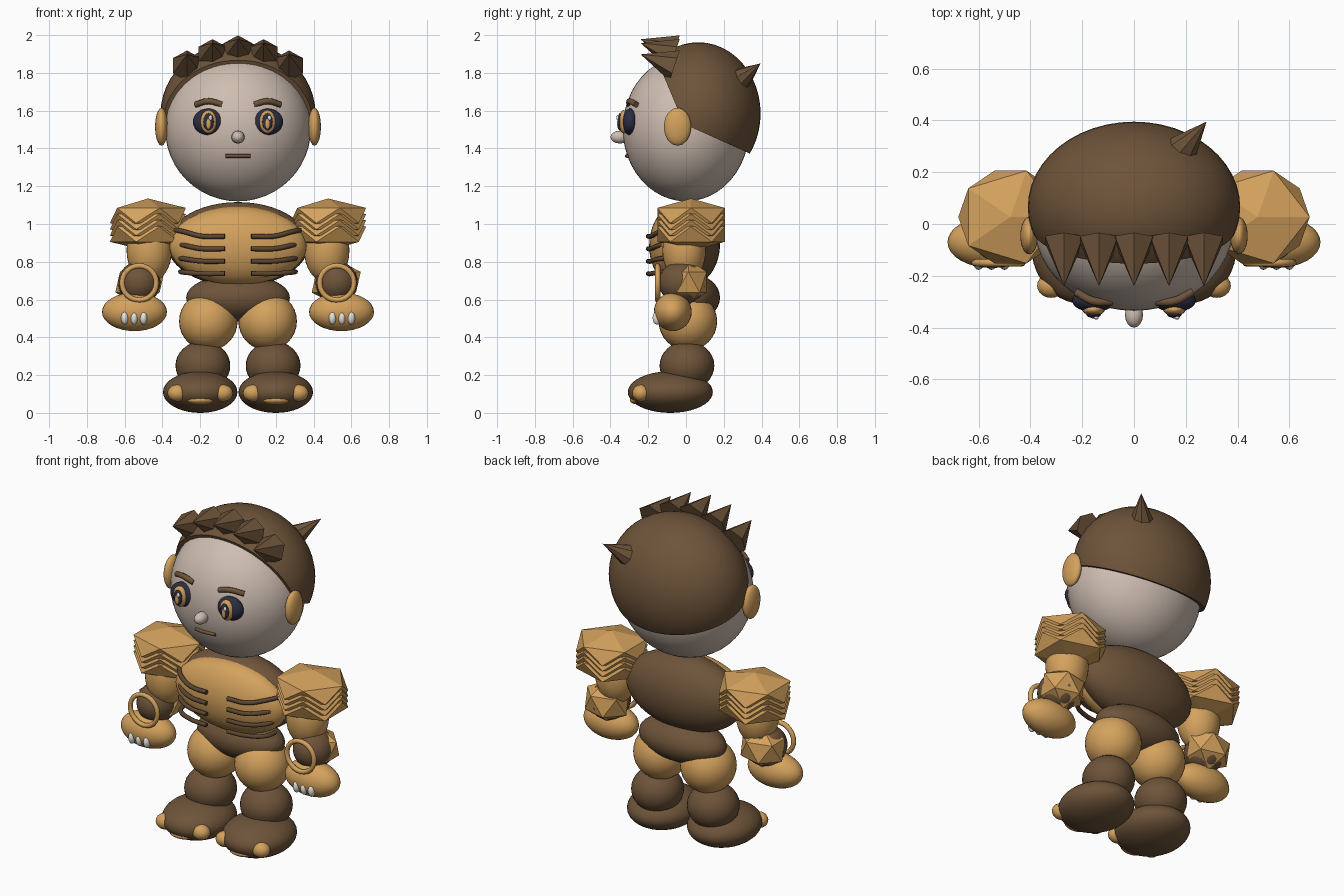
import bpy, bmesh
from mathutils import Vector, Matrix

cube = bpy.data.objects.get("Cube")
if cube:
    bpy.data.objects.remove(cube, do_unlink=True)


def material(name, rgb):
    m = bpy.data.materials.new(name)
    m.use_nodes = True
    m.diffuse_color = (*rgb, 1)
    m.node_tree.nodes["Principled BSDF"].inputs["Base Color"].default_value = (*rgb, 1)
    return m


BROWN = material("brown", (0.155, 0.088, 0.042))
DARK = material("dark brown", (0.105, 0.06, 0.03))
ORANGE = material("orange tan", (0.66, 0.36, 0.11))
SKIN = material("pale skin", (0.62, 0.51, 0.44))
NAVY = material("dark navy", (0.025, 0.027, 0.055))
WHITE = material("white", (0.8, 0.78, 0.74))


def finish(name, bm, mat, smooth=True):
    mesh = bpy.data.meshes.new(name)
    bmesh.ops.recalc_face_normals(bm, faces=bm.faces)
    for f in bm.faces:
        f.smooth = smooth
    bm.to_mesh(mesh)
    bm.free()
    mesh.materials.append(mat)
    ob = bpy.data.objects.new(name, mesh)
    bpy.context.collection.objects.link(ob)
    return ob


def place(centre, size):
    return Matrix.Translation(centre) @ Matrix.Diagonal((*size, 1))


def ellipsoid(name, centre, size, mat, seg=32):
    bm = bmesh.new()
    bmesh.ops.create_uvsphere(bm, u_segments=seg, v_segments=seg // 2, radius=1,
                              matrix=place(centre, size))
    return finish(name, bm, mat)


def facet_ball(name, centre, size, mat):
    bm = bmesh.new()
    bmesh.ops.create_icosphere(bm, subdivisions=1, radius=1, matrix=place(centre, size))
    return finish(name, bm, mat, False)


def spike(name, base, tip, radius, sides, mat):
    base, tip = Vector(base), Vector(tip)
    axis = tip - base
    bm = bmesh.new()
    bmesh.ops.create_cone(bm, cap_ends=True, segments=sides, radius1=radius, radius2=0,
                          depth=axis.length,
                          matrix=Matrix.Translation((base + tip) / 2)
                          @ axis.to_track_quat('Z', 'Y').to_matrix().to_4x4())
    return finish(name, bm, mat, False)


def tube(name, points, radius, mat, cyclic=False):
    cu = bpy.data.curves.new(name, 'CURVE')
    cu.dimensions = '3D'
    cu.bevel_depth = radius
    cu.bevel_resolution = 2
    cu.use_fill_caps = True
    cu.resolution_u = 6
    sp = cu.splines.new('BEZIER')
    sp.bezier_points.add(len(points) - 1)
    for bp, p in zip(sp.bezier_points, points):
        bp.co = p
        bp.handle_left_type = bp.handle_right_type = 'AUTO'
    sp.use_cyclic_u = cyclic
    cu.materials.append(mat)
    ob = bpy.data.objects.new(name, cu)
    bpy.context.collection.objects.link(ob)
    return ob


# Head and hair cap, trimmed along the nape and the forehead
ellipsoid("head", (0, 0, 1.505), (0.386, 0.335, 0.385), SKIN, 48)
bm = bmesh.new()
bmesh.ops.create_uvsphere(bm, u_segments=48, v_segments=24, radius=1,
                          matrix=place((0, 0.065, 1.585), (0.41, 0.33, 0.377)))
for point, normal in (((0, 0.055, 1.5), (0, 0.11, 0.245)), ((0, -0.02, 1.55), (0, 0.31, 0.13))):
    cut = bmesh.ops.bisect_plane(bm, geom=bm.verts[:] + bm.edges[:] + bm.faces[:],
                                 plane_co=point, plane_no=normal, clear_inner=True)
    rim = [e for e in cut["geom_cut"] if isinstance(e, bmesh.types.BMEdge)]
    bmesh.ops.holes_fill(bm, edges=rim, sides=0)
hair = finish("hair_cap", bm, BROWN)
bpy.context.view_layer.objects.active = hair
hair.select_set(True)
bpy.ops.object.shade_smooth_by_angle()
hair.select_set(False)

# Fringe of forward spikes and one tuft at the back
for i in range(-2, 3):
    x = 0.135 * i
    z = 1.918 - 0.02 * i * i
    spike("fringe_spike", (x, -0.06, z), (x, -0.24, z + 0.06), 0.085, 6, BROWN)
spike("back_tuft", (0.18, 0.28, 1.76), (0.28, 0.395, 1.85), 0.068, 8, BROWN)

# Nose and mouth
ellipsoid("nose", (0, -0.35, 1.46), (0.035, 0.05, 0.034), SKIN, 16)
tube("mouth", [(-0.065, -0.308, 1.36), (0, -0.314, 1.36), (0.065, -0.308, 1.36)], 0.01, BROWN)

# Torso
ellipsoid("torso", (0, 0.01, 0.893), (0.375, 0.17, 0.223), BROWN, 48)
ellipsoid("chest_plate", (0, -0.06, 0.885), (0.362, 0.135, 0.207), ORANGE, 48)
ellipsoid("pelvis", (0, 0.03, 0.61), (0.275, 0.15, 0.125), BROWN)

for s in (-1, 1):
    # Ear, eye and brow
    ellipsoid("ear", (s * 0.405, -0.045, 1.515), (0.034, 0.072, 0.1), ORANGE, 24)
    ex = s * 0.156
    ellipsoid("eye", (ex, -0.295, 1.541), (0.083, 0.045, 0.07), NAVY)
    ellipsoid("iris", (ex, -0.33, 1.541), (0.043, 0.025, 0.062), ORANGE, 24)
    ellipsoid("pupil", (ex, -0.35, 1.541), (0.028, 0.012, 0.046), NAVY, 24)
    ellipsoid("pupil_glow", (ex, -0.357, 1.532), (0.013, 0.008, 0.03), ORANGE, 16)
    ellipsoid("eye_glint", (ex + 0.01, -0.361, 1.562), (0.01, 0.008, 0.014), WHITE, 12)
    tube("eyebrow", [(s * 0.085, -0.3, 1.632), (s * 0.155, -0.298, 1.65),
                     (s * 0.225, -0.262, 1.632)], 0.016, BROWN)

    # Ribs, swept round the chest
    for k in range(4):
        z, lift = 0.935 - 0.066 * k, 0.034 - 0.008 * k
        tube("rib", [(s * 0.07, -0.2, z), (s * 0.19, -0.185, z),
                     (s * 0.285, -0.14, z + lift * 0.7),
                     (s * (0.335 - 0.01 * k), -0.08, z + lift)], 0.013, DARK)

    # Layered shoulder pad
    for k in range(4):
        facet_ball("shoulder_pad", (s * 0.477, 0.027, 1.045 - 0.033 * k),
                   (0.225, 0.21, 0.09), ORANGE)

    # Arm with spiked cuff and ring
    ellipsoid("upper_arm", (s * 0.47, -0.01, 0.86), (0.12, 0.115, 0.17), ORANGE)
    ellipsoid("forearm", (s * 0.522, -0.02, 0.69), (0.112, 0.125, 0.113), BROWN)
    facet_ball("spiked_cuff", (s * 0.52, 0.012, 0.692), (0.145, 0.115, 0.122), ORANGE)
    c = Vector((s * 0.523, -0.15, 0.688))
    tube("wrist_ring", [c + Vector(d) * 0.091 for d in
                        ((1, 0, 0), (0, 0, 1), (-1, 0, 0), (0, 0, -1))], 0.014, ORANGE, True)

    # Hand and claws
    ellipsoid("hand", (s * 0.548, -0.07, 0.535), (0.172, 0.1, 0.102), ORANGE)
    for k in (-1, 0, 1):
        ellipsoid("claw", (s * (0.55 + 0.05 * k), -0.152, 0.503), (0.02, 0.025, 0.036), WHITE, 16)

    # Leg and foot
    ellipsoid("thigh", (s * 0.157, 0.01, 0.485), (0.155, 0.155, 0.155), ORANGE)
    ellipsoid("shin", (s * 0.186, 0.005, 0.25), (0.145, 0.145, 0.13), BROWN)
    ellipsoid("foot", (s * 0.2, -0.083, 0.11), (0.197, 0.225, 0.11), BROWN, 40)
    for k in (-1, 1):
        ellipsoid("toe_patch", (s * 0.2 + k * 0.12, -0.238, 0.105),
                  (0.054, 0.047, 0.045), ORANGE, 20)
    ellipsoid("middle_toe_patch", (s * 0.2, -0.262, 0.068), (0.07, 0.036, 0.022), ORANGE, 20)
